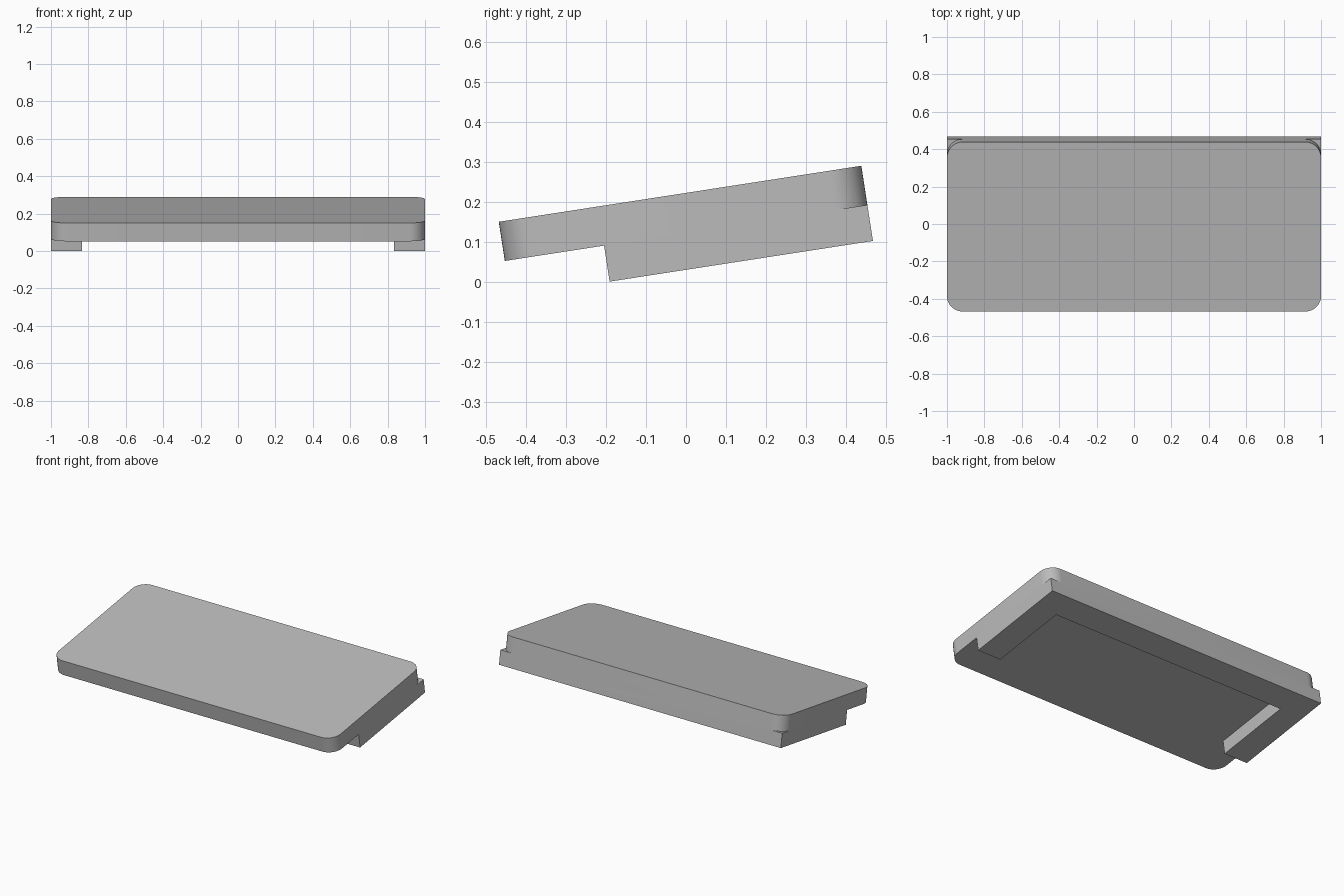
import bpy, bmesh, math
from mathutils import Matrix

if "Cube" in bpy.data.objects:
    bpy.data.objects.remove(bpy.data.objects["Cube"], do_unlink=True)

LENGTH, SLAB, BASE, START, RIM, RADIUS = 0.917, 0.099, 0.19, 0.251, 0.165, 0.084
TILT = math.radians(8.78)

grey = bpy.data.materials.new("plain grey")
grey.use_nodes = True
grey.diffuse_color = (0.5, 0.5, 0.5, 1)
grey.node_tree.nodes["Principled BSDF"].inputs["Base Color"].default_value = (0.5, 0.5, 0.5, 1)


def prism(name, outline, top, bottom, radius=0):
    """Extrude a plan outline downwards, optionally rounding its corners."""
    bm = bmesh.new()
    face = bm.faces.new([bm.verts.new((x, y, bottom)) for x, y in outline])
    lid = bmesh.ops.extrude_face_region(bm, geom=[face])["geom"]
    bmesh.ops.translate(bm, vec=(0, 0, top - bottom),
                        verts=[v for v in lid if isinstance(v, bmesh.types.BMVert)])
    if radius:
        upright = [e for e in bm.edges if abs(e.verts[0].co.z - e.verts[1].co.z) > 0.01]
        bmesh.ops.bevel(bm, geom=upright, offset=radius, segments=12,
                        profile=0.5, affect='EDGES')
    bmesh.ops.recalc_face_normals(bm, faces=bm.faces)
    # Tilt about the front top edge
    bm.transform(Matrix.Translation((0, -0.468, 0.15)) @ Matrix.Rotation(TILT, 4, 'X'))
    mesh = bpy.data.meshes.new(name)
    bm.to_mesh(mesh)
    bm.free()
    mesh.materials.append(grey)
    obj = bpy.data.objects.new(name, mesh)
    bpy.context.collection.objects.link(obj)
    return obj


# Rounded sloping slab
slab = prism("sloping_slab", [(-1, 0), (1, 0), (1, LENGTH), (-1, LENGTH)], 0, -SLAB, RADIUS)

# Square-cornered U-shaped rim: two side legs joined by a back bar
inner = 1 - RIM
rim = prism("support_rim", [(-1, START), (-inner, START), (-inner, LENGTH - RIM),
                            (inner, LENGTH - RIM), (inner, START), (1, START),
                            (1, LENGTH), (-1, LENGTH)], -SLAB, -BASE)

# Fuse both parts into one solid
union = slab.modifiers.new("fuse", 'BOOLEAN')
union.operation = 'UNION'
union.solver = 'EXACT'
union.object = rim
bpy.ops.object.select_all(action='DESELECT')
bpy.context.view_layer.objects.active = slab
slab.select_set(True)
bpy.ops.object.modifier_apply(modifier=union.name)
bpy.data.objects.remove(rim, do_unlink=True)
bpy.ops.object.shade_smooth_by_angle(angle=math.radians(30))
slab.name = "sloping_stand"
